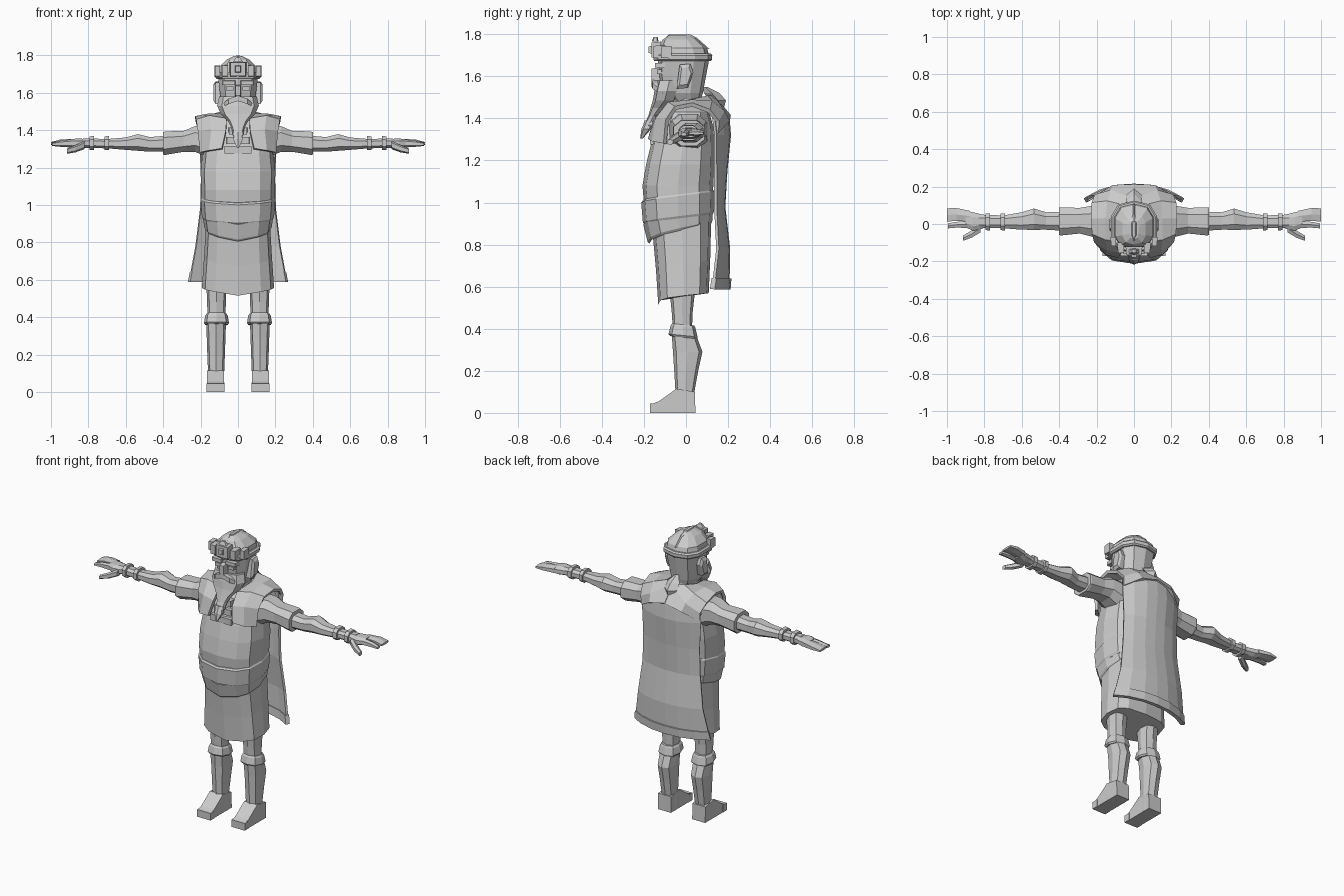
import bpy, bmesh, math
from mathutils import Vector

grey = bpy.data.materials.new("stone_grey")
grey.diffuse_color = (0.6, 0.6, 0.6, 1)


def finish(name, bm, mirror=False, thick=0):
    bmesh.ops.recalc_face_normals(bm, faces=bm.faces)
    me = bpy.data.meshes.new(name)
    bm.to_mesh(me)
    bm.free()
    me.materials.append(grey)
    ob = bpy.data.objects.new(name, me)
    bpy.context.collection.objects.link(ob)
    if thick:
        m = ob.modifiers.new("thickness", 'SOLIDIFY')
        m.thickness, m.offset = thick, 0
    if mirror:
        ob.modifiers.new("mirror", 'MIRROR').use_axis[0] = True
    return ob


def skin(name, rows, closed=True, **kw):
    """Join rows of points with faces; closed rows become a capped tube."""
    bm = bmesh.new()
    vs = [[bm.verts.new(p) for p in r] for r in rows]
    n = len(rows[0])
    for a, b in zip(vs, vs[1:]):
        for i in range(n if closed else n - 1):
            j = (i + 1) % n
            bm.faces.new((a[i], a[j], b[j], b[i]))
    if closed:
        bm.faces.new(vs[0])
        bm.faces.new(vs[-1])
    return finish(name, bm, **kw)


def squared(t, p):
    c, s = math.cos(t), math.sin(t)
    return (math.copysign(abs(c) ** p, c), math.copysign(abs(s) ** p, s))


def body(name, rings, n=10, p=0.75, x=0, tilt=0, dip=0, **kw):
    """Upright loft. Ring = z, half width, front y, back y; dip lowers the front centre."""
    rows = []
    for z, w, y0, y1 in rings:
        row = []
        for i in range(n):
            c, s = squared(math.tau * i / n - math.pi / 2, p)
            y = (y0 + y1) / 2 + s * (y1 - y0) / 2
            row.append((x + c * w, y, z + tilt * (y - y0) - (dip * (1 - abs(c)) if s < 0 else 0)))
        rows.append(row)
    return skin(name, rows, **kw)


def limb(name, rings, n=8, p=0.8):
    """Sideways loft along x, mirrored. Ring = x, y0, y1, z0, z1."""
    rows = []
    for x, y0, y1, z0, z1 in rings:
        pts = [squared(math.tau * (i + .5) / n, p) for i in range(n)]
        rows.append([(x, (y0 + y1) / 2 + a * (y1 - y0) / 1.85, (z0 + z1) / 2 + b * (z1 - z0) / 1.85) for a, b in pts])
    return skin(name, rows, mirror=True)


def box(name, x0, x1, y0, y1, z0, z1, taper=1, **kw):
    cx, cz = (x0 + x1) / 2, (z0 + z1) / 2
    q = [(x0, z0), (x1, z0), (x1, z1), (x0, z1)]
    return skin(name, [[(cx + (x - cx) * taper, y0, cz + (z - cz) * taper) for x, z in q],
                       [(x, y1, z) for x, z in q]], **kw)


# tunic and round belly
body("tunic", [(1.0, .195, -.20, .125), (1.08, .197, -.207, .13), (1.18, .2, -.19, .135),
               (1.27, .19, -.168, .135), (1.36, .185, -.14, .13), (1.43, .17, -.10, .11),
               (1.47, .09, -.06, .09)], n=12)
# two sloping belt bands
body("belt_upper", [(.905, .187, -.197, .128), (.915, .193, -.205, .132), (1.01, .2, -.213, .135),
                    (1.02, .195, -.205, .13)], n=12, tilt=.12, dip=.01)
body("belt_lower", [(.835, .172, -.175, .12), (.845, .18, -.183, .125), (.925, .192, -.203, .13)],
     n=12, tilt=.22, dip=.03)
# skirt
body("skirt", [(.545, .193, -.132, .108), (.7, .182, -.142, .115), (.9, .17, -.16, .12)],
     n=12, tilt=.1, dip=.03, p=.65)

# legs, knee cuffs, boots
body("thigh", [(.39, .048, -.062, .028), (.48, .05, -.068, .032), (.6, .055, -.08, .045)],
     n=8, x=.115, mirror=True)
body("knee_cuff", [(.365, .06, -.075, .052), (.375, .067, -.083, .055), (.415, .06, -.073, .045),
                   (.425, .052, -.066, .04)], n=8, x=.115, tilt=-.1, mirror=True)
body("boot_shaft", [(.0, .044, -.045, .045), (.1, .043, -.05, .04), (.2, .047, -.056, .058),
                    (.29, .05, -.062, .078), (.38, .053, -.068, .045)], n=8, x=.117, mirror=True)
foot = [(.045, 0), (-.17, 0), (-.17, .04), (-.13, .055), (-.045, .115), (.042, .1)]
skin("foot", [[(x, y, z) for y, z in foot] for x in (.075, .166)], mirror=True)
box("toe_cap", .073, .168, -.172, -.13, 0, .045, mirror=True)

# arms
limb("sleeve", [(.15, -.08, .10, 1.25, 1.42), (.23, -.065, .095, 1.285, 1.42), (.29, -.05, .085, 1.285, 1.395),
                (.39, -.06, .088, 1.268, 1.392), (.4, -.058, .086, 1.27, 1.388)])
limb("forearm", [(.38, -.035, .065, 1.285, 1.37), (.47, -.03, .062, 1.285, 1.362), (.535, -.03, .082, 1.29, 1.378),
                 (.6, -.03, .062, 1.295, 1.36), (.7, -.022, .045, 1.303, 1.352), (.83, -.022, .05, 1.305, 1.356)])
for i, x in enumerate((.69, .77)):
    limb(f"bracelet_{i + 1}", [(x, -.034, .056, 1.293, 1.368), (x + .024, -.032, .056, 1.295, 1.366)])
limb("palm", [(.81, -.025, .05, 1.307, 1.352), (.86, -.035, .062, 1.303, 1.355), (.90, -.018, .07, 1.31, 1.35)])
limb("fingers_upper", [(.88, .012, .072, 1.312, 1.352), (.95, .015, .087, 1.318, 1.348), (1.0, .012, .085, 1.322, 1.336)], n=6)
limb("fingers_lower", [(.88, -.022, .018, 1.308, 1.35), (.95, -.02, .012, 1.312, 1.342), (.995, -.024, .004, 1.316, 1.332)], n=6)
limb("thumb", [(.82, -.045, .0, 1.3, 1.34), (.87, -.075, -.035, 1.282, 1.318), (.915, -.09, -.062, 1.275, 1.3)], n=6)

# mantle over the shoulders, front panel to back
mantle = [[(.085, -.172, 1.30), (.15, -.155, 1.29), (.198, -.10, 1.28)],
          [(.065, -.145, 1.39), (.14, -.135, 1.40), (.208, -.09, 1.39)],
          [(.06, -.09, 1.455), (.15, -.08, 1.47), (.22, -.05, 1.45)],
          [(.085, .02, 1.48), (.15, .03, 1.48), (.228, .03, 1.465)],
          [(.06, .10, 1.50), (.14, .12, 1.475), (.222, .11, 1.435)],
          [(0, .13, 1.50), (.12, .175, 1.43), (.205, .15, 1.385)],
          [(0, .205, 1.41), (.11, .2, 1.385), (.2, .145, 1.33)]]
skin("mantle", mantle, closed=False, thick=.02, mirror=True)


# cape: curved sheet with a thicker hem
def sheet(name, rows, thick):
    ts = (-1, -.72, -.35, 0, .35, .72, 1)
    skin(name, [[(t * w, ye + (yc - ye) * (1 - abs(t) ** 2.4), z) for t in ts] for z, w, yc, ye in rows],
         closed=False, thick=thick)


sheet("cape", [(1.41, .2, .2, .13), (1.32, .203, .207, .14), (1.15, .195, .19, .14), (.98, .2, .18, .14),
               (.78, .225, .203, .15), (.6, .258, .2, .13)], .014)
sheet("cape_hem", [(.64, .252, .203, .133), (.588, .262, .199, .125)], .026)

# neck and chest ornament
body("neck", [(1.40, .075, -.10, .08), (1.52, .07, -.07, .07)], n=8)
for i in range(3):
    w = .075 - .012 * i
    box(f"collar_plate_{i + 1}", -w, w, -.172 + .014 * i, -.08, 1.275 + i * .05, 1.315 + i * .05, .95)

# head with hair
body("head", [(1.47, .06, -.06, .065), (1.52, .088, -.12, .08), (1.60, .1, -.13, .095), (1.69, .112, -.135, .112),
              (1.735, .105, -.132, .1), (1.775, .065, -.11, .055), (1.795, .025, -.08, .02)], n=10)
bun = [(1.45, .012, .16, .18), (1.485, .045, .115, .19), (1.52, .04, .085, .16), (1.55, .012, .08, .1)]
body("hair_tail", bun, n=4, p=1)
skin("ear", [[(x, y * s, 1.6 + z * s) for y, z in ((-.045, -.06), (.01, -.055), (.035, .02), (.02, .06), (-.03, .055))]
             for x, s in ((.085, 1), (.12, 1), (.132, .7))], mirror=True)

# face
box("nose", -.018, .018, -.165, -.11, 1.575, 1.645, .75)
box("brow", .012, .085, -.147, -.10, 1.64, 1.665, .9, mirror=True)
box("eye", .025, .065, -.138, -.10, 1.612, 1.632, mirror=True)
skin("moustache", [[(x, y - .012, z), (x, y - .012, z + h), (x, -.09, z + h), (x, -.09, z)] for x, y, z, h in
                   ((0, -.153, 1.555, .03), (.05, -.147, 1.54, .028), (.098, -.10, 1.515, .012))], mirror=True)
body("beard", [(1.58, .1, -.138, -.02), (1.53, .112, -.15, -.03), (1.485, .09, -.158, -.045), (1.45, .055, -.168, -.09),
               (1.41, .034, -.18, -.13), (1.365, .026, -.2, -.158)], n=8)
body("beard_tie", [(1.39, .03, -.196, -.148), (1.37, .032, -.204, -.15)], n=6)
body("beard_tip", [(1.375, .022, -.2, -.158), (1.35, .028, -.212, -.165), (1.305, .006, -.218, -.205)], n=6)

# crown: band, upper rim and front plaques
body("crown_band", [(1.672, .116, -.15, .118), (1.68, .126, -.154, .124), (1.7, .127, -.155, .125),
                    (1.708, .117, -.15, .118)], n=10)
box("crown_front_plate", -.045, .045, -.165, -.12, 1.685, 1.765, .9)
box("crown_gem", -.018, .018, -.178, -.15, 1.705, 1.748, .7)
box("crown_side_plate", .052, .088, -.155, -.10, 1.685, 1.748, .9, mirror=True)
box("crown_corner_plate", .095, .125, -.118, -.07, 1.685, 1.745, .9, mirror=True)
body("crown_peak", [(1.765, .03, -.163, -.13), (1.787, .012, -.155, -.135)], n=6)
body("hair_ridge", [(1.73, .03, -.12, .112), (1.785, .022, -.095, .05), (1.8, .01, -.08, .02)], n=6)
